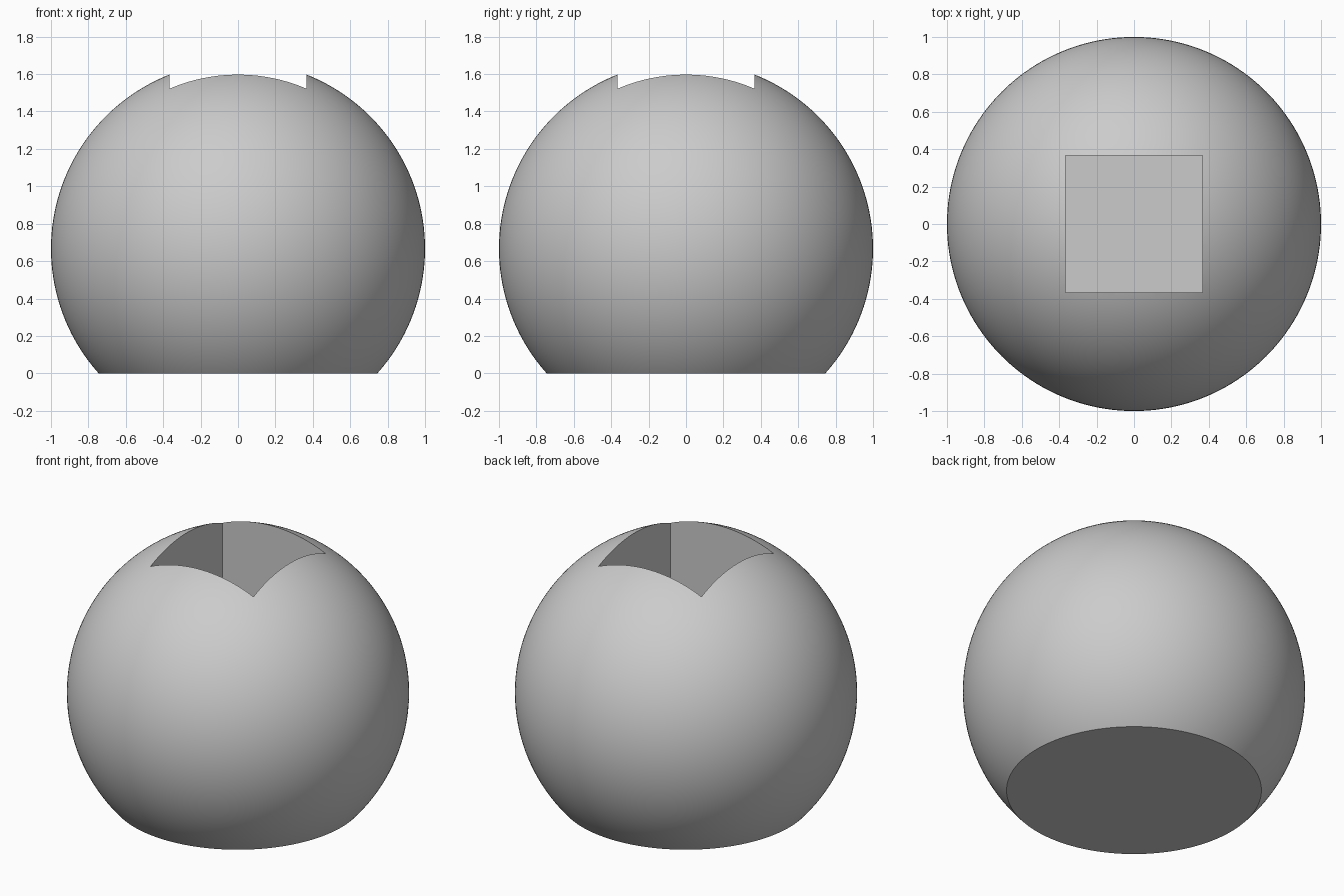
import bpy, bmesh, math
from mathutils import Matrix

cube = bpy.data.objects.get("Cube")
if cube:
    bpy.data.objects.remove(cube, do_unlink=True)

RADIUS = 1.0
CENTRE_Z = 0.667
SOCKET = 0.734        # width of the square socket
FLOOR_Z = 0.667       # socket floor
TOP_Z = 1.9           # cutter top, clear of the ball

grey = bpy.data.materials.new("plain grey")
grey.use_nodes = True
colour = (0.6, 0.6, 0.6, 1)
grey.diffuse_color = colour
grey.node_tree.nodes["Principled BSDF"].inputs["Base Color"].default_value = colour


def make_object(name, bm):
    mesh = bpy.data.meshes.new(name)
    bm.to_mesh(mesh)
    bm.free()
    obj = bpy.data.objects.new(name, mesh)
    bpy.context.collection.objects.link(obj)
    mesh.materials.append(grey)
    return obj


# Ball with a flat base
bm = bmesh.new()
bmesh.ops.create_uvsphere(bm, u_segments=160, v_segments=80, radius=RADIUS,
                          matrix=Matrix.Translation((0, 0, CENTRE_Z)))
cut = bmesh.ops.bisect_plane(bm, geom=bm.verts[:] + bm.edges[:] + bm.faces[:],
                             plane_co=(0, 0, 0), plane_no=(0, 0, 1), clear_inner=True)
rim = [e for e in cut["geom_cut"] if isinstance(e, bmesh.types.BMEdge)]
bmesh.ops.contextual_create(bm, geom=rim)
bmesh.ops.recalc_face_normals(bm, faces=bm.faces)
ball = make_object("socketed_ball", bm)

# Square socket cutter
bm = bmesh.new()
bmesh.ops.create_cube(bm, size=1)
bmesh.ops.scale(bm, vec=(SOCKET, SOCKET, TOP_Z - FLOOR_Z), verts=bm.verts)
bmesh.ops.translate(bm, vec=(0, 0, (TOP_Z + FLOOR_Z) / 2), verts=bm.verts)
cutter = make_object("socket_cutter", bm)

# Cut the socket, then remove the helper
bpy.ops.object.select_all(action="DESELECT")
bpy.context.view_layer.objects.active = ball
ball.select_set(True)
boolean = ball.modifiers.new("socket", "BOOLEAN")
boolean.operation = "DIFFERENCE"
boolean.solver = "EXACT"
boolean.object = cutter
bpy.ops.object.modifier_apply(modifier=boolean.name)
bpy.data.objects.remove(cutter, do_unlink=True)

# Smooth ball, crisp socket and base edges
bpy.ops.object.shade_smooth_by_angle(angle=math.radians(25))
